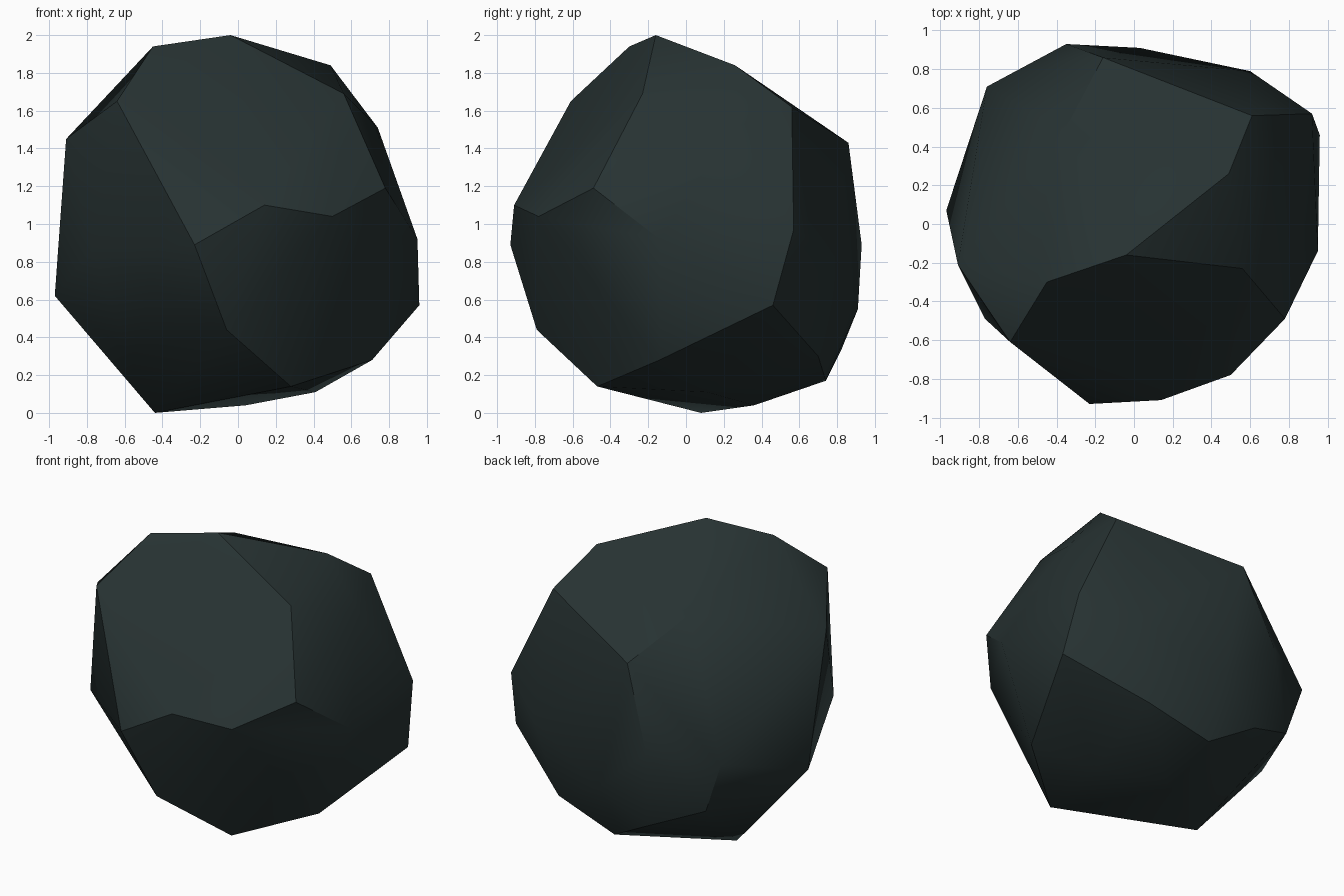
import bpy, bmesh, math

if "Cube" in bpy.data.objects:
    bpy.data.objects.remove(bpy.data.objects["Cube"])

# Corner points of the faceted boulder, from crown to base
corners = [
    # crown
    (-.45, -.30, 1.94), (-.04, -.16, 2.0), (.49, .26, 1.84), (.56, -.23, 1.69),
    (.61, .56, 1.62), (-.36, .48, 1.67), (-.64, -.61, 1.65), (-.16, .86, 1.43),
    (-.91, -.21, 1.45), (.74, .25, 1.51),
    # waist
    (.14, -.91, 1.10), (.50, -.78, 1.04), (.78, -.49, 1.19), (-.23, -.93, .89),
    (-.77, -.49, .86), (.95, -.14, .92), (.92, .57, .97), (.60, .79, .82),
    (-.35, .93, .89), (-.76, .71, .84), (-.97, .07, .62), (.96, .46, .57),
    (.03, .91, .55), (-.64, .70, .49),
    # base
    (-.06, -.79, .44), (-.58, -.25, .32), (.28, -.47, .14), (.71, -.14, .28),
    (.47, .70, .30), (-.28, .825, .34), (.02, .74, .17), (.41, .11, .11),
    (.04, .36, .04), (-.44, .08, 0),
]

# Wrap the corners in a convex hull
bm = bmesh.new()
for c in corners:
    bm.verts.new(c)
hull = bmesh.ops.convex_hull(bm, input=bm.verts)
loose = [v for v in bm.verts if not v.link_faces]
bmesh.ops.delete(bm, geom=loose, context='VERTS')
bmesh.ops.recalc_face_normals(bm, faces=bm.faces)

mesh = bpy.data.meshes.new("boulder")
bm.to_mesh(mesh)
bm.free()
boulder = bpy.data.objects.new("boulder", mesh)
bpy.context.collection.objects.link(boulder)

# Single dark stone colour
stone = bpy.data.materials.new("dark slate stone")
stone.diffuse_color = (.02, .032, .032, 1)
stone.use_nodes = True
stone.node_tree.nodes["Principled BSDF"].inputs["Base Color"].default_value = stone.diffuse_color
mesh.materials.append(stone)

# Soft facets with crisp main edges
bpy.context.view_layer.objects.active = boulder
boulder.select_set(True)
bpy.ops.object.shade_smooth_by_angle(angle=math.radians(30))
